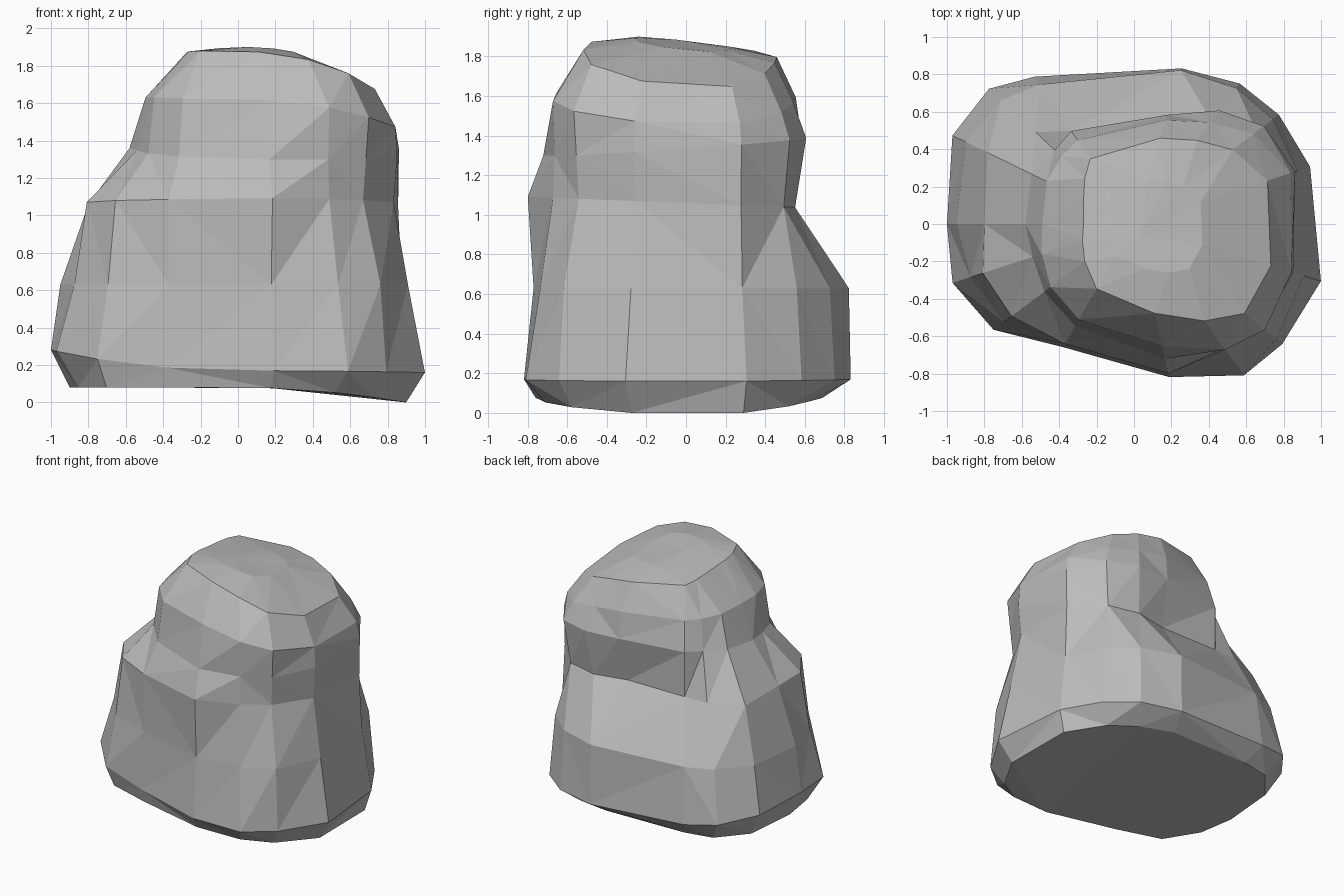
import bpy, bmesh, math

if "Cube" in bpy.data.objects:
    bpy.data.objects.remove(bpy.data.objects["Cube"])

# Directions (degrees) of the rock's vertical ridges, counter-clockwise from the front
ANGLES = [-77, -54, -39, -17, 18, 37, 53, 73, 124, 137, 154, 180, 198, 217, 240]

# Horizontal courses: (height, bend on the left, bend on the right, tilt along y), radii
COURSES = [
    ((.08, 0, -.1, 0), [.78, .88, .92, .94, .94, .86, .78, .72, .82, .93, .96, .90, .90, .88, .73]),
    ((.17, .11, -.01, 0), [.84, 1.0, 1.02, 1.045, .99, .97, .94, .87, .95, 1.06, 1.08, 1.0, 1.02, .94, .76]),
    ((.63, 0, 0, 0), [.79, .91, .98, .95, .92, .93, .91, .86, .90, .97, 1.0, .95, .92, .87, .737]),
    ((1.06, 0, 0, -.04), [.82, .83, .86, .87, .90, .82, .69, .52, .60, .72, .87, .80, .85, .82, .74]),
    ((1.35, .03, -.02, .07), [.74, .82, .88, .89, .905, .87, .76, .61, .60, .58, .61, .58, .57, .60, .63]),
    ((1.61, .07, -.2, -.02), [.67, .83, .90, .88, .88, .80, .68, .58, .54, .53, .52, .49, .52, .56, .59]),
    ((1.84, .3, -.34, -.08), [.49, .64, .76, .765, .75, .66, .56, .48, .42, .36, .30, .27, .29, .33, .40]),
]
# Inner course that domes the crown
COURSES.append(((1.875, 0, -.3, -.11), [r * .5 for r in COURSES[-1][1]]))

stone = bpy.data.materials.new("stone_grey")
stone.diffuse_color = (.5, .5, .5, 1)
stone.use_nodes = True
stone.node_tree.nodes["Principled BSDF"].inputs["Base Color"].default_value = stone.diffuse_color

# Stack the courses and skin them
bm = bmesh.new()
rings = []
for (z, left, right, ty), radii in COURSES:
    ring = []
    for a, r in zip(ANGLES, radii):
        x, y = r * math.cos(math.radians(a)), r * math.sin(math.radians(a))
        bend = right if x > 0 else left
        ring.append(bm.verts.new((x, y, max(0, z + bend * x * x + ty * y))))
    rings.append(ring)
n = len(ANGLES)
for low, high in zip(rings, rings[1:]):
    for i in range(n):
        j = (i + 1) % n
        bm.faces.new((low[i], low[j], high[j], high[i]))

# Base and crown
bm.faces.new(rings[0][::-1])
crown = bm.verts.new((.03, -.05, 1.885))
for i in range(n):
    bm.faces.new((rings[-1][i], rings[-1][(i + 1) % n], crown))

# Split into irregular flat facets
bmesh.ops.triangulate(bm, faces=bm.faces[:], quad_method='SHORT_EDGE')
bmesh.ops.recalc_face_normals(bm, faces=bm.faces[:])
mesh = bpy.data.meshes.new("boulder")
bm.to_mesh(mesh)
bm.free()
mesh.materials.append(stone)
bpy.context.collection.objects.link(bpy.data.objects.new("boulder", mesh))
